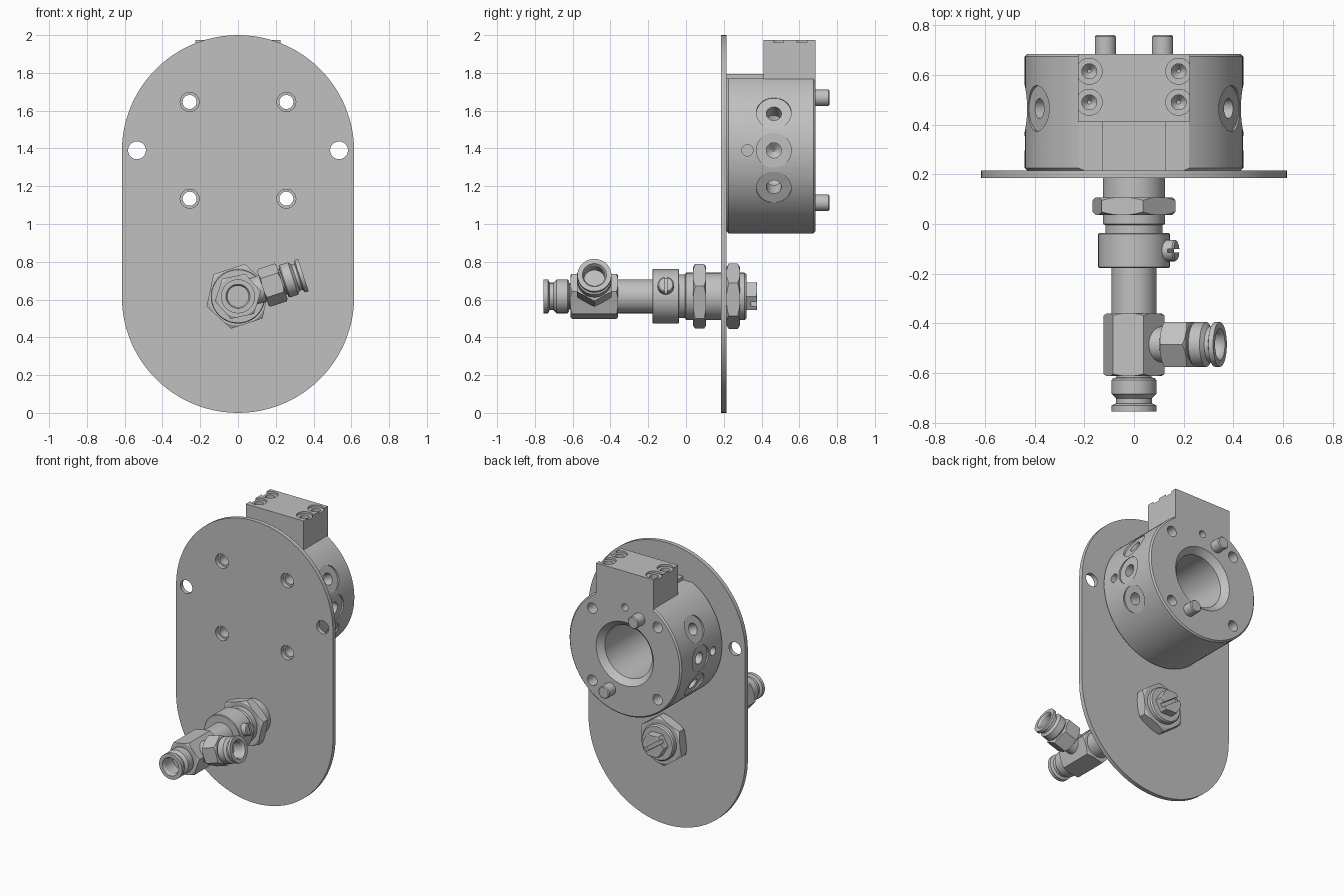
import bpy, bmesh, math
from mathutils import Vector, Matrix

cube = bpy.data.objects.get("Cube")
if cube:
    bpy.data.objects.remove(cube, do_unlink=True)

GREY = (0.53, 0.53, 0.53, 1)
metal = bpy.data.materials.new("plain grey metal")
metal.use_nodes = True
metal.diffuse_color = GREY
for node in metal.node_tree.nodes:
    if node.type == 'BSDF_PRINCIPLED':
        node.inputs["Base Color"].default_value = GREY

X, Y, Z = Vector((1, 0, 0)), Vector((0, 1, 0)), Vector((0, 0, 1))


def finish(name, bm):
    bmesh.ops.recalc_face_normals(bm, faces=bm.faces)
    mesh = bpy.data.meshes.new(name)
    bm.to_mesh(mesh)
    bm.free()
    mesh.materials.append(metal)
    obj = bpy.data.objects.new(name, mesh)
    bpy.context.collection.objects.link(obj)
    smooth(mesh)
    return obj


def smooth(mesh):
    mesh.shade_smooth()
    mesh.set_sharp_from_angle(angle=math.radians(25))


def lathe(name, profile, origin, axis, sides=48, turn=0):
    """Turned solid: profile holds (radius, distance along axis)."""
    origin, axis = Vector(origin), Vector(axis).normalized()
    u = X if abs(axis.x) < 0.5 else Y
    v = u.cross(axis).normalized()
    bm = bmesh.new()
    rings = []
    for r, t in profile:
        ring = []
        for i in range(sides):
            a = math.radians(turn) + math.tau * i / sides
            ring.append(bm.verts.new(origin + axis * t + (u * math.cos(a) + v * math.sin(a)) * r))
        rings.append(ring)
    for a, b in zip(rings, rings[1:]):
        for i in range(sides):
            j = (i + 1) % sides
            bm.faces.new((a[i], a[j], b[j], b[i]))
    bm.faces.new(rings[0])
    bm.faces.new(rings[-1])
    return finish(name, bm)


def box(name, centre, size, rot=None):
    bm = bmesh.new()
    m = Matrix.Translation(centre) @ (rot or Matrix()) @ Matrix.Diagonal((*size, 1))
    bmesh.ops.create_cube(bm, size=1, matrix=m)
    return finish(name, bm)


def cut(target, cutters, operation='DIFFERENCE'):
    for c in cutters:
        c.hide_render = True
        mod = target.modifiers.new("cut", 'BOOLEAN')
        mod.object, mod.operation, mod.solver = c, operation, 'EXACT'
    bpy.context.view_layer.update()
    deps = bpy.context.evaluated_depsgraph_get()
    mesh = bpy.data.meshes.new_from_object(target.evaluated_get(deps))
    target.modifiers.clear()
    target.data = mesh
    mesh.materials.clear()
    mesh.materials.append(metal)
    smooth(mesh)
    for c in cutters:
        bpy.data.objects.remove(c, do_unlink=True)
    return target


def rod(name, r, t0, t1, origin, axis, bevel=0.0):
    prof = [(r, t0), (r, t1)]
    if bevel:
        prof = [(r - bevel, t0), (r, t0 + bevel), (r, t1 - bevel), (r - bevel, t1)]
    return lathe(name, prof, origin, axis)


def nut(name, r, t0, t1, origin, axis, turn):
    """Hexagon with its corners turned off at both ends."""
    c = 0.08 * r
    hexagon = lathe(name, [(r, t0), (r, t1)], origin, axis, 6, turn)
    turned = lathe("cutter", [(0.88 * r, t0), (1.02 * r, t0 + c), (1.02 * r, t1 - c), (0.88 * r, t1)], origin, axis)
    return cut(hexagon, [turned], 'INTERSECT')


def collet(name, t, s, origin, axis):
    """Push-in tube end with a release ring and an open bore."""
    steps = [(.07, -.02), (.07, .008), (.083, .01), (.09, .018), (.09, .075), (.084, .08), (.072, .092),
             (.072, .112), (.09, .12), (.09, .145), (.064, .145), (.056, .13), (.056, .04)]
    return lathe(name, [(r, t + d * s) for r, d in steps], origin, axis)


# Mounting plate with rounded ends
R = 0.615
bm = bmesh.new()
ring = []
for centre, start in ((2 - R, 0), (R, math.pi)):
    for i in range(49):
        a = start + math.pi * i / 48
        ring.append(bm.verts.new((R * math.cos(a), 0.185, centre + R * math.sin(a))))
face = bm.faces.new(ring)
new = bmesh.ops.extrude_face_region(bm, geom=[face])["geom"]
bmesh.ops.translate(bm, verts=[v for v in new if isinstance(v, bmesh.types.BMVert)], vec=(0, 0.03, 0))
plate = finish("mounting_plate", bm)
HUB = 1.39
corners = [(x, HUB + z) for x in (-.256, .256) for z in (-.256, .256)]
cut(plate, [rod("cutter", .05, 0, .4, (x, 0, z), Y) for x, z in corners]
    + [rod("cutter", .047, 0, .4, (x, 0, HUB), Y) for x in (-.535, .535)])

# Round body: flat top, centre bore, through holes and radial ports
hub = (0, 0, HUB)
body = lathe("round_body", [(.43, .215), (.44, .225), (.44, .675), (.43, .685)], hub, Y, 96)
cutters = [box("cutter", (0, .45, 1.87), (1, 1, .2)),
           lathe("cutter", [(.185, .1), (.185, .645), (.24, .7)], hub, Y, 64),
           rod("cutter", .025, .58, .8, (0, 0, 1.72), Y)]
cutters += [rod("cutter", .037, .1, .8, (x, 0, z), Y) for x, z in corners]
for side in (-1, 1):
    for deg in (-27, 0, 27):
        a = math.radians(deg)
        cutters.append(lathe("cutter", [(.006, .3), (.04, .33), (.04, .427), (.092, .427), (.092, .5)],
                             (0, .465, HUB), (side * math.cos(a), 0, math.sin(a))))
    cutters.append(rod("cutter", .03, .38, .5, (0, .325, HUB), X * side))
cut(body, cutters)

# Rib and drilled block on the flat
box("top_rib", (0, .3125, 1.775), (.255, .195, .04))
block = box("top_block", (0, .5475, 1.865), (.45, .275, .22))
cut(block, [lathe("cutter", [(.008, 1.9), (.03, 1.93), (.03, 1.96), (.052, 1.96), (.052, 2.1)], (x, y, 0), Z)
            for x in (-.18, .18) for y in (.49, .615)])

# Locating pins
for name, s in (("upper_pin", 1), ("lower_pin", -1)):
    rod(name, .043, .6, .76, (-.115 * s, 0, HUB + .278 * s), Y, .006)

# Bulkhead fitting through the plate
TILT = 18
axle = (0, 0, .617)
lathe("threaded_sleeve", [(.115, -.04), (.115, -.005), (.125, 0), (.125, .31), (.117, .32)], axle, Y)
nut("front_nut", .175, .037, .107, axle, Y, TILT)
nut("back_nut", .175, .215, .285, axle, Y, TILT + 6)
stem = nut("slotted_stem", .085, .3, .377, axle, Y, 0)
cut(stem, [box("cutter", (0, .37, .617), (.3, .05, .026), Matrix.Rotation(math.radians(35), 4, 'Y'))])
rod("clamp_collar", .144, -.178, -.036, axle, Y, .004)
rod("front_shaft", .09, -.38, -.17, axle, Y)

# Slotted clamp screw on the collar
a = math.radians(TILT)
side_axis = Vector((math.cos(a), 0, math.sin(a)))
tilted = Matrix.Rotation(-a, 4, 'Y')
screw = rod("clamp_screw", .043, .1, .18, (0, -.107, .625), side_axis, .006)
cut(screw, [box("cutter", Vector((0, -.107, .625)) + side_axis * .175, (.04, .014, .2), tilted)])

# Hexagonal tee body, front tube end and tilted side branch
nut("tee_body", .125, .36, .612, axle, -Y, TILT + 30)
collet("front_collet", .61, 1, axle, -Y)
branch = (0, -.485, .617)
rod("branch_neck", .072, .08, .15, branch, side_axis)
nut("branch_nut", .105, .138, .245, branch, side_axis, 30)
collet("branch_collet", .245, .82, branch, side_axis)
